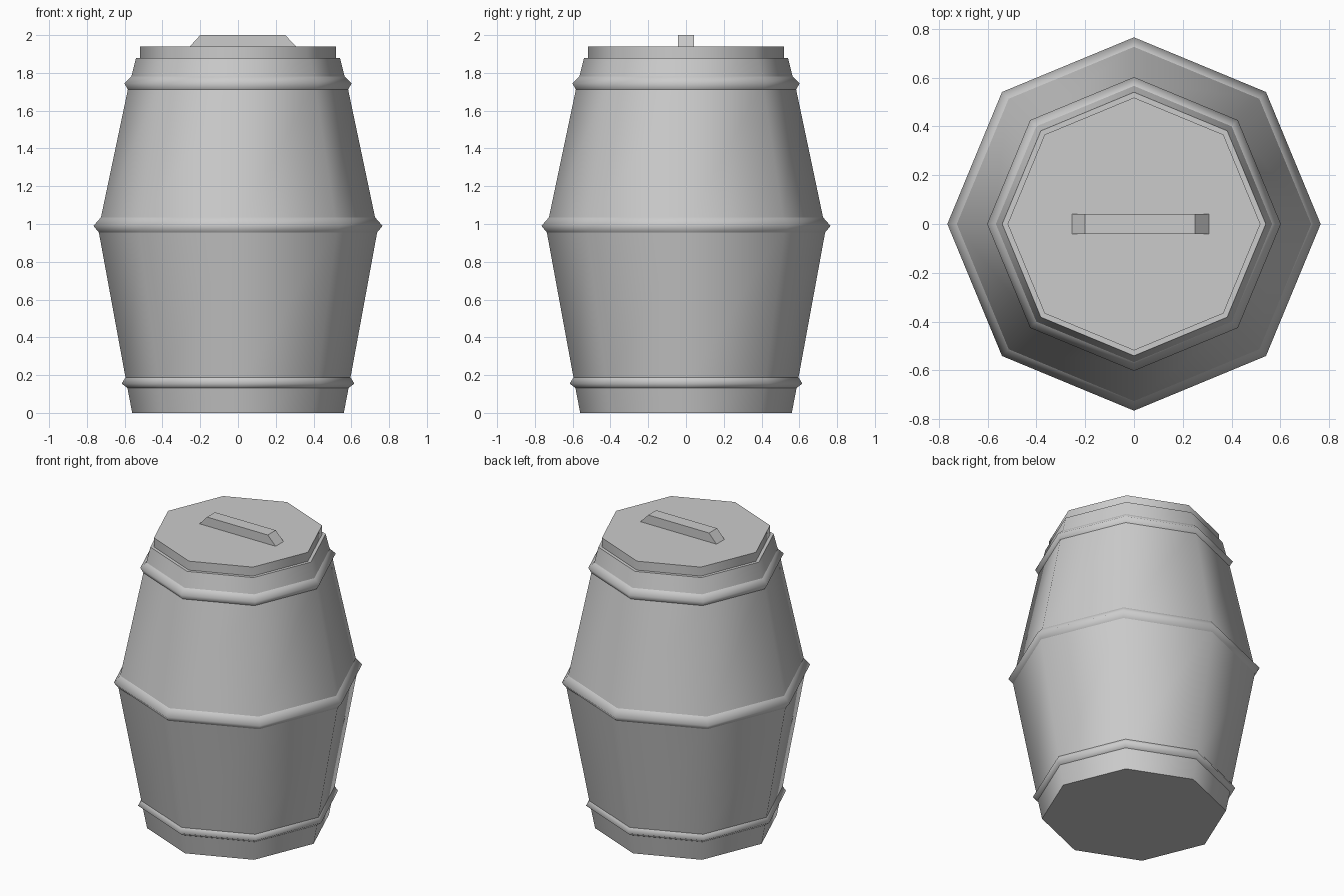
import bpy, bmesh, math

if "Cube" in bpy.data.objects:
    bpy.data.objects.remove(bpy.data.objects["Cube"], do_unlink=True)

SIDES = 8
grey = bpy.data.materials.new("light grey")
grey.use_nodes = True
grey.diffuse_color = (0.6, 0.6, 0.6, 1)
grey.node_tree.nodes["Principled BSDF"].inputs["Base Color"].default_value = grey.diffuse_color


def finish(name, bm, crease):
    """Turn a bmesh into an object, smooth below the crease angle."""
    mesh = bpy.data.meshes.new(name)
    bm.to_mesh(mesh)
    bm.free()
    mesh.materials.append(grey)
    mesh.shade_smooth()
    mesh.set_sharp_from_angle(angle=math.radians(crease))
    obj = bpy.data.objects.new(name, mesh)
    bpy.context.collection.objects.link(obj)
    return obj


def lathe(name, profile, crease=50, bottom=False, top=False):
    """Octagonal ring stack from (radius, z) pairs, listed upwards."""
    bm = bmesh.new()
    rings = []
    for r, z in profile:
        angles = [math.tau * i / SIDES for i in range(SIDES)]
        rings.append([bm.verts.new((r * math.cos(a), r * math.sin(a), z)) for a in angles])
    for low, high in zip(rings, rings[1:]):
        for i in range(SIDES):
            j = (i + 1) % SIDES
            bm.faces.new((low[i], low[j], high[j], high[i]))
    if bottom:
        bm.faces.new(rings[0][::-1])
    if top:
        bm.faces.new(rings[-1])
    return finish(name, bm, crease)


# Barrel walls
lathe("base_band", [(0.56, 0), (0.587, 0.14)], bottom=True)
lathe("lower_wall", [(0.587, 0.14), (0.743, 0.99)])
lathe("upper_wall", [(0.735, 0.99), (0.575, 1.75)])
lathe("top_rim", [(0.572, 1.75), (0.54, 1.88)], top=True)

# Rounded hoops, left open where they meet the walls
lathe("lower_hoop", [(0.583, 0.13), (0.616, 0.155), (0.596, 0.187)], crease=120)
lathe("middle_hoop", [(0.735, 0.953), (0.765, 0.99), (0.726, 1.035)], crease=120)
lathe("upper_hoop", [(0.582, 1.71), (0.602, 1.745), (0.566, 1.78)], crease=120)

# Lid
lathe("lid", [(0.518, 1.88), (0.518, 1.94)], bottom=True, top=True)

# Handle: tapered bar, extruded across the lid
bm = bmesh.new()
outline = [(-0.255, 1.94), (0.308, 1.94), (0.25, 2.0), (-0.2, 2.0)]
face = bm.faces.new([bm.verts.new((x, -0.042, z)) for x, z in outline])
extruded = bmesh.ops.extrude_face_region(bm, geom=[face])["geom"]
bmesh.ops.translate(bm, vec=(0, 0.084, 0),
                    verts=[v for v in extruded if isinstance(v, bmesh.types.BMVert)])
bmesh.ops.recalc_face_normals(bm, faces=bm.faces)
finish("lid_handle", bm, 20)
